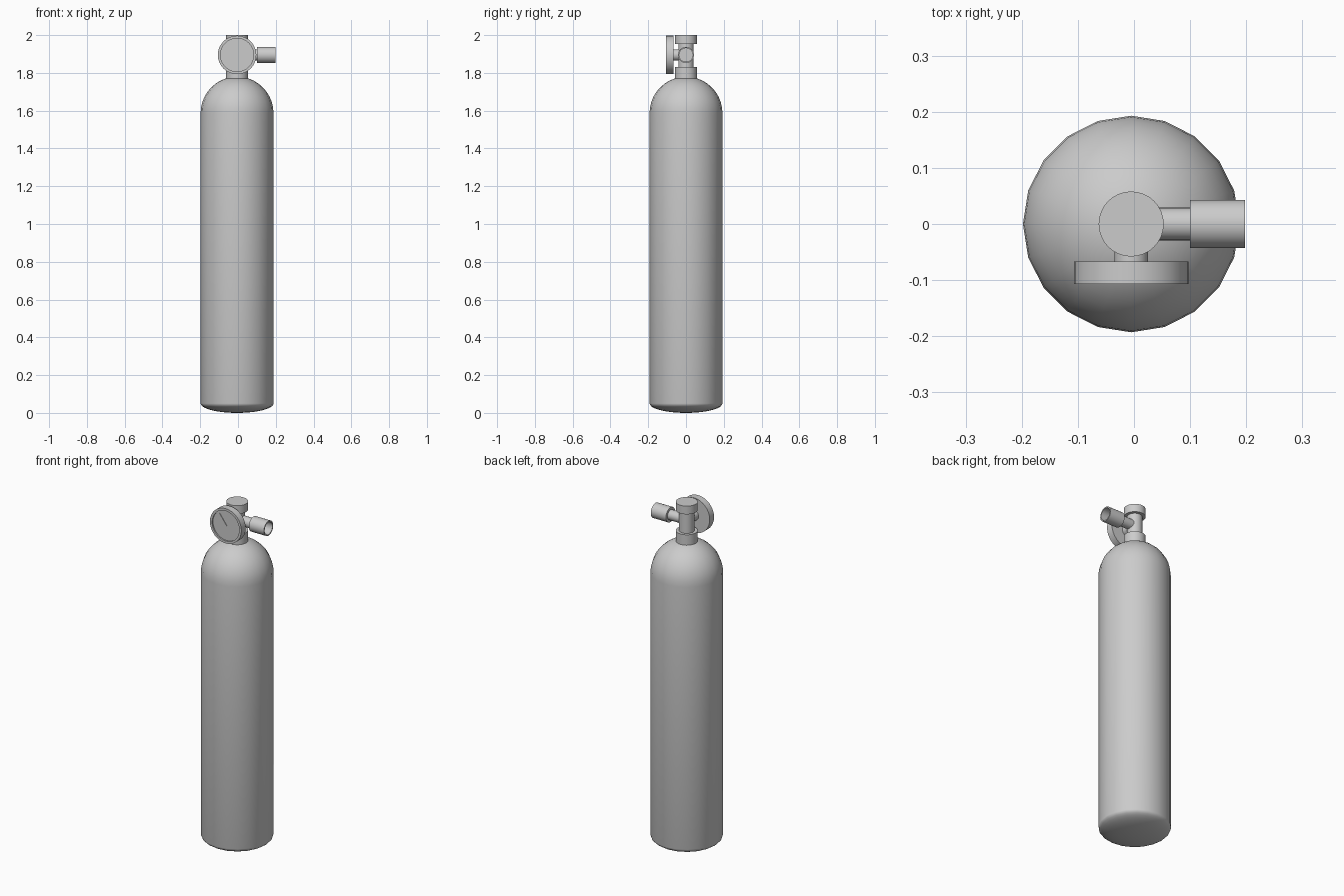
import bpy, bmesh, math
from mathutils import Matrix, Vector

if "Cube" in bpy.data.objects:
    bpy.data.objects.remove(bpy.data.objects["Cube"])

CX = -0.005      # tank axis
VZ = 1.895       # height of gauge and outlet axis


def lathe(name, profile, sides, origin=(CX, 0, 0), rot=Matrix.Identity(4), angle=40):
    """Revolve (radius, height) points about local z, then rotate and place."""
    bm = bmesh.new()
    rings = []
    for r, h in profile:
        if r < 1e-6:
            rings.append([bm.verts.new((0, 0, h))])
        else:
            rings.append([bm.verts.new((r * math.cos(2 * math.pi * i / sides),
                                        r * math.sin(2 * math.pi * i / sides), h))
                          for i in range(sides)])
    for a, b in zip(rings, rings[1:]):
        for i in range(sides):
            j = (i + 1) % sides
            if len(a) == 1:
                bm.faces.new((a[0], b[j], b[i]))
            elif len(b) == 1:
                bm.faces.new((a[i], a[j], b[0]))
            else:
                bm.faces.new((a[i], a[j], b[j], b[i]))
    bmesh.ops.recalc_face_normals(bm, faces=bm.faces)
    bm.transform(Matrix.Translation(origin) @ rot)
    return finish(name, bm, angle)


def finish(name, bm, angle):
    mesh = bpy.data.meshes.new(name)
    bm.to_mesh(mesh)
    bm.free()
    ob = bpy.data.objects.new(name, mesh)
    bpy.context.collection.objects.link(ob)
    bpy.ops.object.select_all(action='DESELECT')
    ob.select_set(True)
    bpy.context.view_layer.objects.active = ob
    bpy.ops.object.shade_smooth_by_angle(angle=math.radians(angle))
    return ob


def rod(name, r, h0, h1, **kw):
    return lathe(name, [(0, h0), (r, h0), (r, h1), (0, h1)], 32, **kw)


# Tank: shallow domed base, straight wall, hemispherical shoulder
R, SHOULDER, BASE = 0.193, 1.587, 0.05
arc = [math.pi / 2 * i / 10 for i in range(11)]
base = [(R * math.sin(a), BASE * (1 - math.cos(a))) for a in arc]
dome = [(R * math.cos(a), SHOULDER + R * math.sin(a)) for a in arc[:-1]]
lathe("tank", base + dome + [(0, SHOULDER + R)], 20)

# Valve column
rod("neck_collar", 0.058, 1.765, 1.832)
rod("valve_stem", 0.041, 1.80, 1.96)
rod("valve_cap", 0.058, 1.952, 2.0)

# Side outlet along +x with an open end
to_x = Matrix.Rotation(math.pi / 2, 4, 'Y')
side = dict(origin=(CX, 0, VZ), rot=to_x)
rod("outlet_pipe", 0.029, 0.0, 0.11, **side)
lathe("outlet_nozzle", [(0, 0.105), (0.043, 0.105), (0.043, 0.203),
                        (0.036, 0.203), (0.036, 0.12), (0, 0.12)], 32, **side)

# Pressure gauge facing -y, with a raised rim
to_front = Matrix.Rotation(math.pi / 2, 4, 'X')
front = dict(origin=(CX, 0, VZ), rot=to_front)
rod("gauge_pipe", 0.03, 0.0, 0.075, **front)
lathe("gauge", [(0, 0.067), (0.102, 0.067), (0.102, 0.107),
                (0.088, 0.107), (0.088, 0.099), (0, 0.099)], 32, **front)

# Gauge needle: thin bar from the dial centre, up and to the left
bm = bmesh.new()
bmesh.ops.create_cube(bm, size=1)
bm.transform(Matrix.Translation((CX, -0.1, VZ)) @ Matrix.Rotation(math.radians(-37), 4, 'Y')
             @ Matrix.Translation((0, 0, 0.036)) @ Matrix.Diagonal((0.004, 0.004, 0.08, 1)))
finish("gauge_needle", bm, 30)
